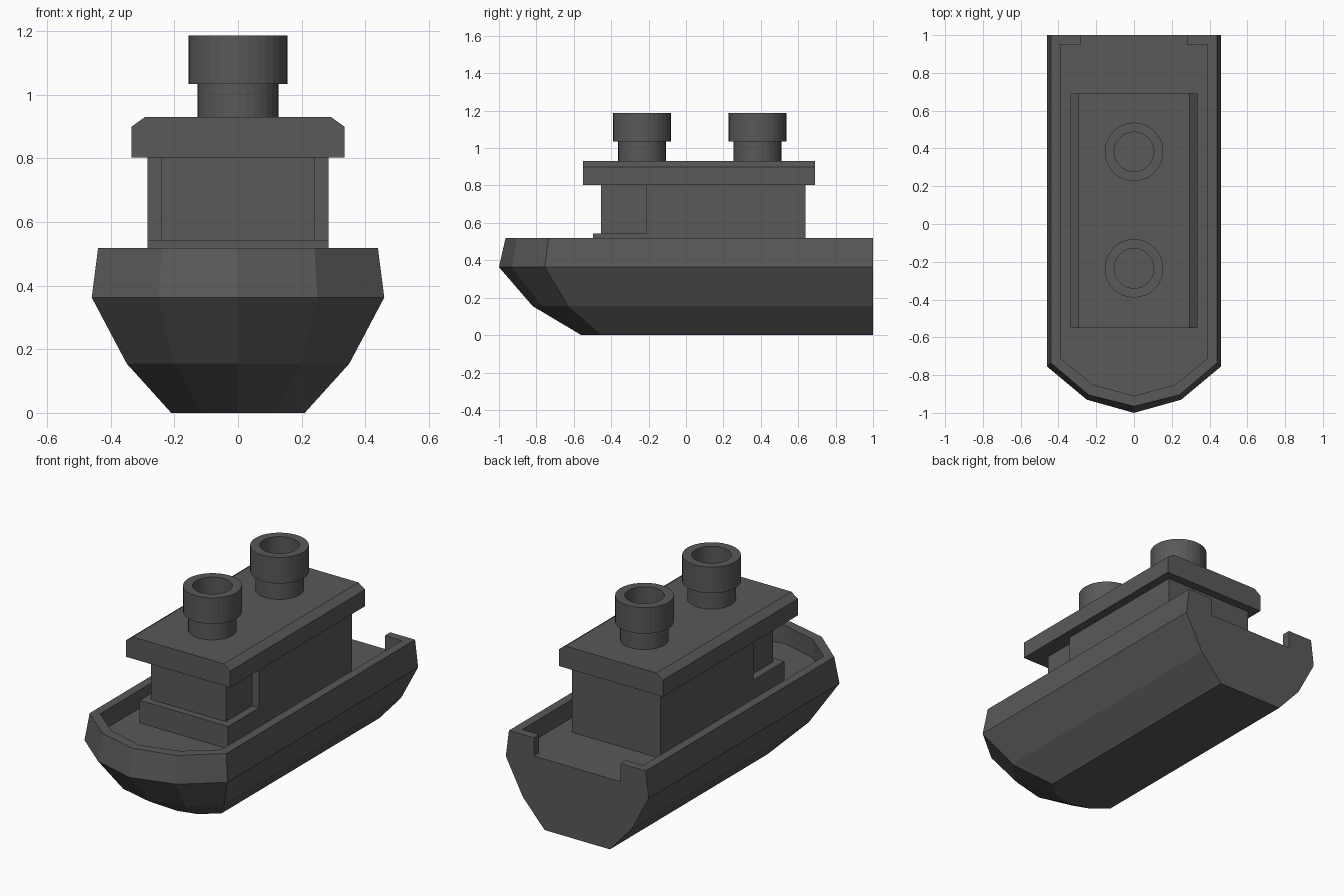
import bpy, bmesh
from math import cos, sin, tau

if "Cube" in bpy.data.objects:
    bpy.data.objects.remove(bpy.data.objects["Cube"])

# Dark grey paint shared by all parts
paint = bpy.data.materials.new("dark_grey")
paint.diffuse_color = (0.1, 0.1, 0.1, 1)
paint.use_nodes = True
paint.node_tree.nodes["Principled BSDF"].inputs["Base Color"].default_value = paint.diffuse_color


def make_object(name, bm, mirror=False):
    bmesh.ops.recalc_face_normals(bm, faces=bm.faces)
    mesh = bpy.data.meshes.new(name)
    bm.to_mesh(mesh)
    bm.free()
    mesh.materials.append(paint)
    obj = bpy.data.objects.new(name, mesh)
    bpy.context.collection.objects.link(obj)
    if mirror:
        obj.modifiers.new("mirror", 'MIRROR').use_clip = True
    return obj


def bridge(bm, a, b, closed=False):
    n = len(a)
    for i in range(n if closed else n - 1):
        j = (i + 1) % n
        bm.faces.new((a[i], a[j], b[j], b[i]))


def box(name, x, y0, y1, z0, z1):
    prism(name, [(-x, z0), (x, z0), (x, z1), (-x, z1)], y0, y1)


def prism(name, profile, y0, y1):
    bm = bmesh.new()
    a, b = ([bm.verts.new((x, y, z)) for x, z in profile] for y in (y0, y1))
    bridge(bm, a, b, True)
    bm.faces.new(a)
    bm.faces.new(b)
    make_object(name, bm)


def lathe(name, profile, cx, cy, n=32):
    bm = bmesh.new()
    rings = [[bm.verts.new((cx + r * cos(tau * i / n), cy + r * sin(tau * i / n), z))
              for i in range(n)] for r, z in profile]
    for a, b in zip(rings, rings[1:]):
        bridge(bm, a, b, True)
    bm.faces.new(rings[0])
    bm.faces.new(rings[-1])
    make_object(name, bm)


# Hull: half outlines (stern, shoulder, cheek, stem) stacked by height, mirrored
STERN, DECK, RIM = 1.0, 0.412, 0.518
levels = [
    (0.0, [(0.21, STERN), (0.21, -0.45), (0.115, -0.53), (0, -0.56)]),
    (0.155, [(0.35, STERN), (0.35, -0.63), (0.20, -0.77), (0, -0.82)]),
    (0.363, [(0.46, STERN), (0.46, -0.755), (0.25, -0.93), (0, -1.0)]),
    (RIM, [(0.44, STERN), (0.44, -0.735), (0.24, -0.905), (0, -0.965)]),
]
inner = [(0.28, STERN), (0.28, 0.95), (0.39, 0.95),
         (0.39, -0.71), (0.22, -0.85), (0, -0.91)]
bm = bmesh.new()
rings = [[bm.verts.new((x, y, z)) for x, y in pts] for z, pts in levels]
for a, b in zip(rings, rings[1:]):
    bridge(bm, a, b)
rim, floor = ([bm.verts.new((x, y, z)) for x, y in inner] for z in (RIM, DECK))
keel_end = bm.verts.new((0, STERN, 0))
deck_end = bm.verts.new((0, STERN, DECK))
top = rings[-1]
bm.faces.new(rings[0] + [keel_end])                    # bottom
bm.faces.new([top[0]] + rim[:4] + [top[1]])            # rim along the side
bridge(bm, top[1:], rim[3:])                           # rim round the bow
bridge(bm, rim, floor)                                 # inside of bulwark
bm.faces.new(floor + [deck_end])                       # deck
bm.faces.new([keel_end] + [r[0] for r in rings] + [rim[0], floor[0], deck_end])
make_object("hull", bm, mirror=True)

# Cabin
box("cabin", 0.285, -0.215, 0.64, DECK, 0.803)
box("cabin_front_step", 0.285, -0.497, -0.215, DECK, 0.543)
box("wheelhouse", 0.24, -0.455, -0.215, 0.543, 0.803)

# Roof with chamfered long edges
prism("roof", [(-0.335, 0.803), (0.335, 0.803), (0.335, 0.90), (0.293, 0.93),
               (-0.293, 0.93), (-0.335, 0.90)], -0.55, 0.69)

# Hollow funnels
funnel = [(0.128, 0.93), (0.128, 1.035), (0.155, 1.035), (0.155, 1.187),
          (0.105, 1.187), (0.105, 0.95)]
for label, y in (("front", -0.235), ("rear", 0.382)):
    lathe(label + "_funnel", funnel, 0, y)
